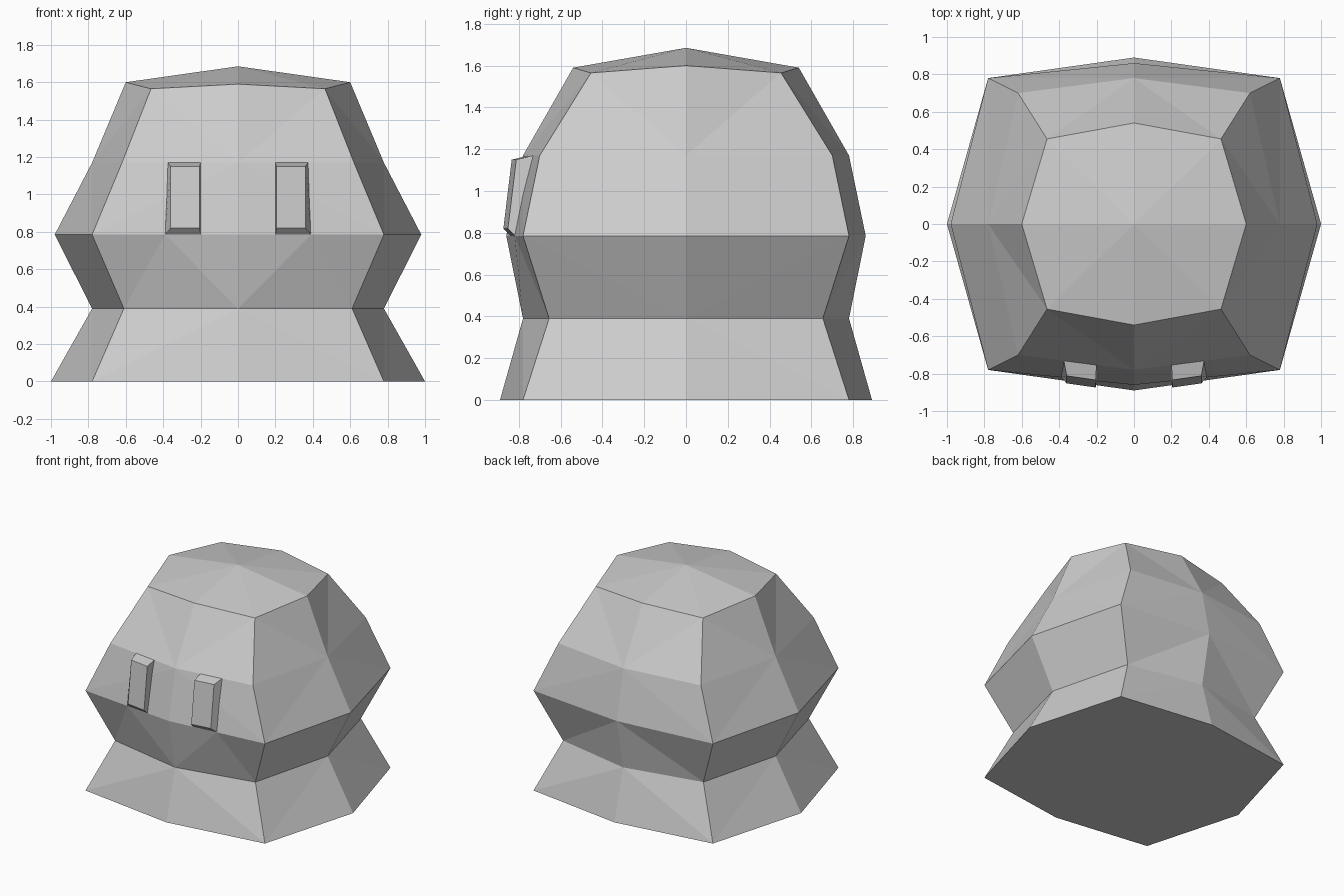
import bpy
import bmesh
from mathutils import Vector

cube = bpy.data.objects.get("Cube")
if cube:
    bpy.data.objects.remove(cube, do_unlink=True)

# One plain grey for every part
grey = bpy.data.materials.new("plain grey")
grey.use_nodes = True
grey.diffuse_color = (0.6, 0.6, 0.6, 1)
grey.node_tree.nodes["Principled BSDF"].inputs["Base Color"].default_value = (0.6, 0.6, 0.6, 1)


def finish(bm, name):
    bmesh.ops.remove_doubles(bm, verts=bm.verts, dist=0.0005)
    bmesh.ops.recalc_face_normals(bm, faces=bm.faces)
    mesh = bpy.data.meshes.new(name)
    bm.to_mesh(mesh)
    bm.free()
    mesh.materials.append(grey)
    obj = bpy.data.objects.new(name, mesh)
    bpy.context.collection.objects.link(obj)
    return obj


def face(bm, *points):
    bm.faces.new([bm.verts.new(p) for p in points])


# Body levels: corner, middle of the side, middle of the front and back
levels = [
    ((0.78, 0.78, 0.00), (1.00, 0, 0.00), (0, 0.89, 0.00)),
    ((0.61, 0.655, 0.39), (0.78, 0, 0.39), (0, 0.78, 0.39)),
    ((0.78, 0.78, 0.785), (0.98, 0, 0.785), (0, 0.86, 0.785)),
    ((0.62, 0.70, 1.17), (0.78, 0, 1.17), (0, 0.78, 1.17)),
    ((0.465, 0.455, 1.565), (0.60, 0, 1.60), (0, 0.54, 1.59)),
]
apex = Vector((0, 0, 1.685))

bm = bmesh.new()
for sx in (-1, 1):
    for sy in (-1, 1):
        rings = [[Vector((x * sx, y * sy, z)) for x, y, z in lv] for lv in levels]
        for i, (low, high) in enumerate(zip(rings, rings[1:])):
            for m in (1, 2):
                c0, m0, c1, m1 = low[0], low[m], high[0], high[m]
                if i == 1 and m == 2 and sy < 0:
                    # Front waist is split below the outer edge of the eye
                    split = (c1 + m1) / 2
                    face(bm, m0, m1, split)
                    face(bm, m0, split, c0)
                    face(bm, c0, split, c1)
                elif i in (0, 2) or (i == 1 and m == 2):
                    # Fan spreads down from the upper middle point
                    face(bm, m1, m0, c0)
                    face(bm, m1, c0, c1)
                else:
                    # Fan spreads up from the lower middle point
                    face(bm, m0, c0, c1)
                    face(bm, m0, c1, m1)
        # Shallow pointed top and flat underside
        for m in (1, 2):
            face(bm, apex, rings[-1][0], rings[-1][m])
            face(bm, (0, 0, 0), rings[0][0], rings[0][m])
finish(bm, "body")

# Eyes: raised tapered blocks following the slope of the front
base = [(0.20, -0.838, 0.785), (0.39, -0.818, 0.785), (0.375, -0.73, 1.17), (0.20, -0.753, 1.17)]
outer = [(0.205, -0.874, 0.82), (0.36, -0.852, 0.82), (0.36, -0.812, 1.15), (0.205, -0.834, 1.15)]
for side, name in ((1, "left_eye"), (-1, "right_eye")):
    def flip(p):
        return Vector((p[0] * side, p[1], p[2]))
    back = [flip(p) for p in base]
    front = [flip(p) for p in outer]
    bm = bmesh.new()
    face(bm, *back)
    face(bm, *front)
    for i in range(4):
        j = (i + 1) % 4
        face(bm, back[i], back[j], front[j], front[i])
    finish(bm, name)
